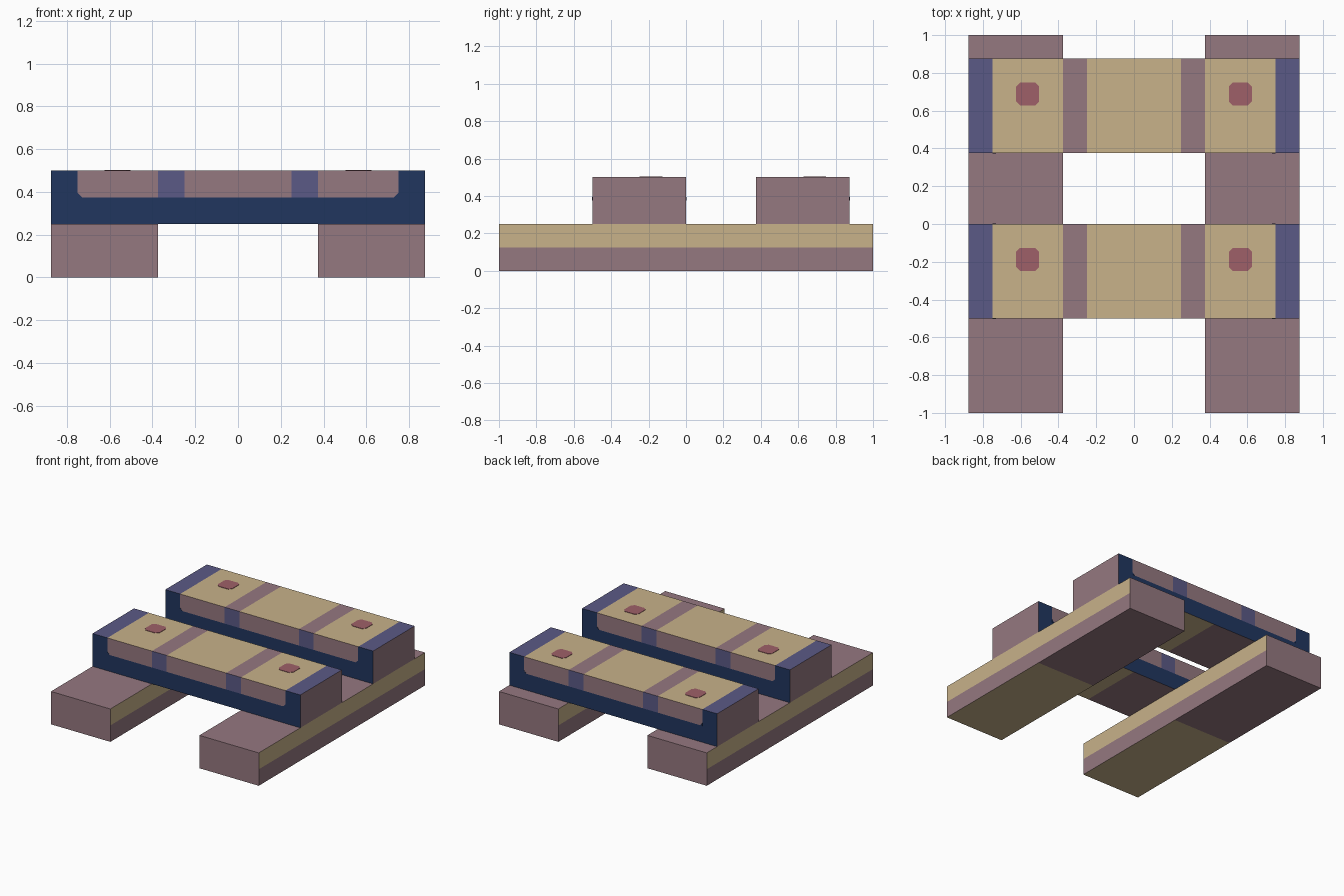
import bpy, bmesh
from mathutils import Vector

if "Cube" in bpy.data.objects:
    bpy.data.objects.remove(bpy.data.objects["Cube"])


def material(name, hex_code):
    def lin(c):
        return c / 12.92 if c <= 0.04045 else ((c + 0.055) / 1.055) ** 2.4
    m = bpy.data.materials.new(name)
    rgb = [lin(int(hex_code[i:i + 2], 16) / 255) for i in (0, 2, 4)]
    m.diffuse_color = (*rgb, 1)
    m.use_nodes = True
    m.node_tree.nodes["Principled BSDF"].inputs["Base Color"].default_value = m.diffuse_color
    return m


MATS = [material("mauve", "957880"), material("tan", "C8B28A"), material("navy", "21365F"),
        material("violet", "5B5A86"), material("red", "9F6068")]
MAUVE, TAN, NAVY, VIOLET, RED = range(5)


def finish(name, bm, rule):
    bmesh.ops.recalc_face_normals(bm, faces=bm.faces)
    for f in bm.faces:
        f.material_index = rule(f.calc_center_median(), f.normal)
    me = bpy.data.meshes.new(name)
    bm.to_mesh(me)
    bm.free()
    for m in MATS:
        me.materials.append(m)
    ob = bpy.data.objects.new(name, me)
    bpy.context.collection.objects.link(ob)
    return ob


def box(name, lo, hi, cuts, rule):
    """Box sliced at (axis, position) cuts, coloured face by face with a rule."""
    lo, hi = Vector(lo), Vector(hi)
    bm = bmesh.new()
    bmesh.ops.create_cube(bm, size=1)
    for v in bm.verts:
        v.co = (lo + hi) / 2 + v.co * (hi - lo)
    for axis, pos in cuts:
        no = Vector((0, 0, 0))
        no[axis] = 1
        bmesh.ops.bisect_plane(bm, geom=bm.verts[:] + bm.edges[:] + bm.faces[:],
                               plane_co=no * pos, plane_no=no)
    return finish(name, bm, rule)


def plate(name, points, push, colour):
    """Thin painted plate: a polygon extruded a hair out of the surface."""
    bm = bmesh.new()
    f = bm.faces.new([bm.verts.new(p) for p in points])
    ext = bmesh.ops.extrude_face_region(bm, geom=[f])
    bmesh.ops.translate(bm, vec=push,
                        verts=[v for v in ext["geom"] if isinstance(v, bmesh.types.BMVert)])
    return finish(name, bm, lambda c, n: colour)


def runner_rule(c, n):
    if n.z < -0.5:
        return TAN if c.y < 0 else MAUVE
    if abs(n.x) > 0.5 and c.z > 0.125:
        return TAN
    return MAUVE


def plank_rule(c, n):
    x = abs(c.x)
    stripe = 0.25 < x < 0.375
    if n.z > 0.5:
        return VIOLET if x > 0.75 else MAUVE if stripe else TAN
    if n.z < -0.5:
        return TAN if c.x > 0 else MAUVE
    if abs(n.y) > 0.5:
        if c.z < 0.375 or x > 0.75:
            return NAVY
        return VIOLET if stripe else MAUVE
    return MAUVE


# Two long runners on the ground
for side, x in (("left", -0.625), ("right", 0.625)):
    box(side + "_runner", (x - 0.25, -1, 0), (x + 0.25, 1, 0.25),
        [(1, 0), (2, 0.125)], runner_rule)

# Two banded planks across the runners
x_cuts = [(0, s * v) for v in (0.25, 0.375, 0.75) for s in (-1, 1)]
for place, y0 in (("front", -0.5), ("back", 0.375)):
    y1 = y0 + 0.5
    box(place + "_plank", (-0.875, y0, 0.25), (0.875, y1, 0.5),
        x_cuts + [(0, 0), (2, 0.375)], plank_rule)
    for s in (-1, 1):
        # Clipped lower corners of the side panels
        for y, d in ((y0, -0.002), (y1, 0.002)):
            plate(place + "_panel_corner",
                  [(s * 0.75, y, 0.375), (s * 0.73, y, 0.375), (s * 0.75, y, 0.395)],
                  (0, d, 0), NAVY)
        # Red peg head with clipped corners
        r, k = 0.061, 0.04
        ring = [(-k, -r), (k, -r), (r, -k), (r, k), (k, r), (-k, r), (-r, k), (-r, -k)]
        plate(place + "_peg",
              [(s * 0.563 + a, y0 + 0.313 + b, 0.5) for a, b in ring], (0, 0, 0.003), RED)
